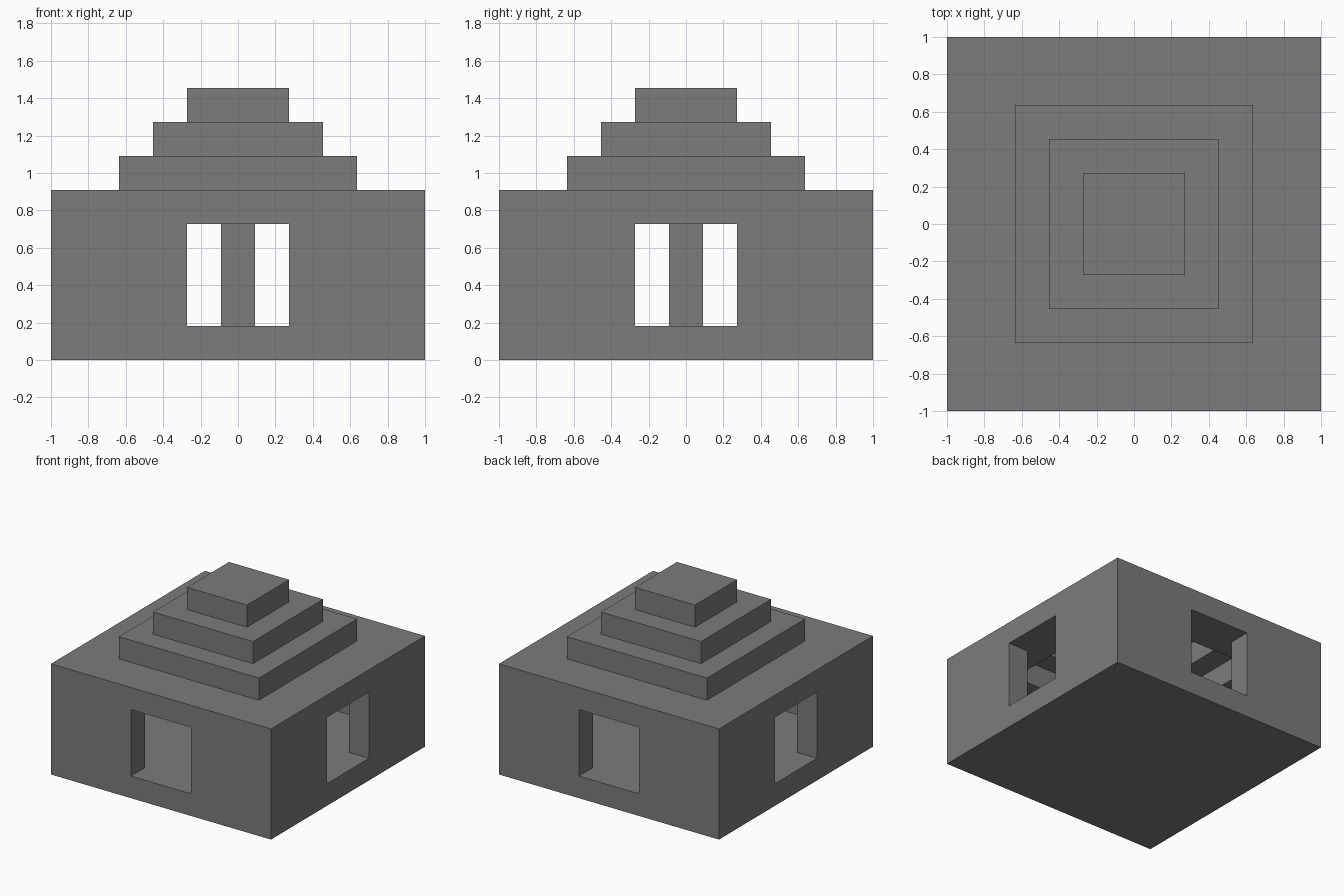
import bpy
import bmesh
from mathutils import Matrix, Vector

if "Cube" in bpy.data.objects:
    bpy.data.objects.remove(bpy.data.objects["Cube"], do_unlink=True)

U = 2 / 11  # one building block

# Single stone colour
stone = bpy.data.materials.new("grey_stone")
stone.use_nodes = True
color = (0.2, 0.2, 0.2, 1)
stone.diffuse_color = color
stone.node_tree.nodes["Principled BSDF"].inputs["Base Color"].default_value = color


def block(name, width, depth, bottom, top):
    """Centred box, measured in blocks."""
    bm = bmesh.new()
    bmesh.ops.create_cube(bm, size=1)
    size = Vector((width, depth, top - bottom)) * U
    centre = Vector((0, 0, (top + bottom) / 2)) * U
    bm.transform(Matrix.Translation(centre) @ Matrix.Diagonal(size).to_4x4())
    mesh = bpy.data.meshes.new(name)
    bm.to_mesh(mesh)
    bm.free()
    mesh.materials.append(stone)
    obj = bpy.data.objects.new(name, mesh)
    bpy.context.collection.objects.link(obj)
    return obj


def carve(obj, *size):
    """Cut a centred box out of an object."""
    cutter = block("cutter", *size)
    cutter.hide_render = True
    mod = obj.modifiers.new("carve", 'BOOLEAN')
    mod.operation = 'DIFFERENCE'
    mod.solver = 'EXACT'
    mod.object = cutter
    bpy.context.view_layer.objects.active = obj
    bpy.ops.object.modifier_apply(modifier=mod.name)
    bpy.data.objects.remove(cutter, do_unlink=True)


# Hall: hollow room, roof opening, and a doorway in each wall
hall = block("hall", 11, 11, 0, 5)
carve(hall, 9, 9, 1, 4)
carve(hall, 7, 7, 3.5, 6)
carve(hall, 3, 12, 1, 4)
carve(hall, 12, 3, 1, 4)

# Stepped roof: two hollow tiers and a solid cap
for name, width, bottom in (("lower_roof_tier", 7, 5), ("middle_roof_tier", 5, 6)):
    tier = block(name, width, width, bottom, bottom + 1)
    carve(tier, width - 2, width - 2, bottom - 1, bottom + 2)
block("roof_cap", 3, 3, 7, 8)

# Central pillar from floor to cap
block("central_pillar", 1, 1, 1, 7)
